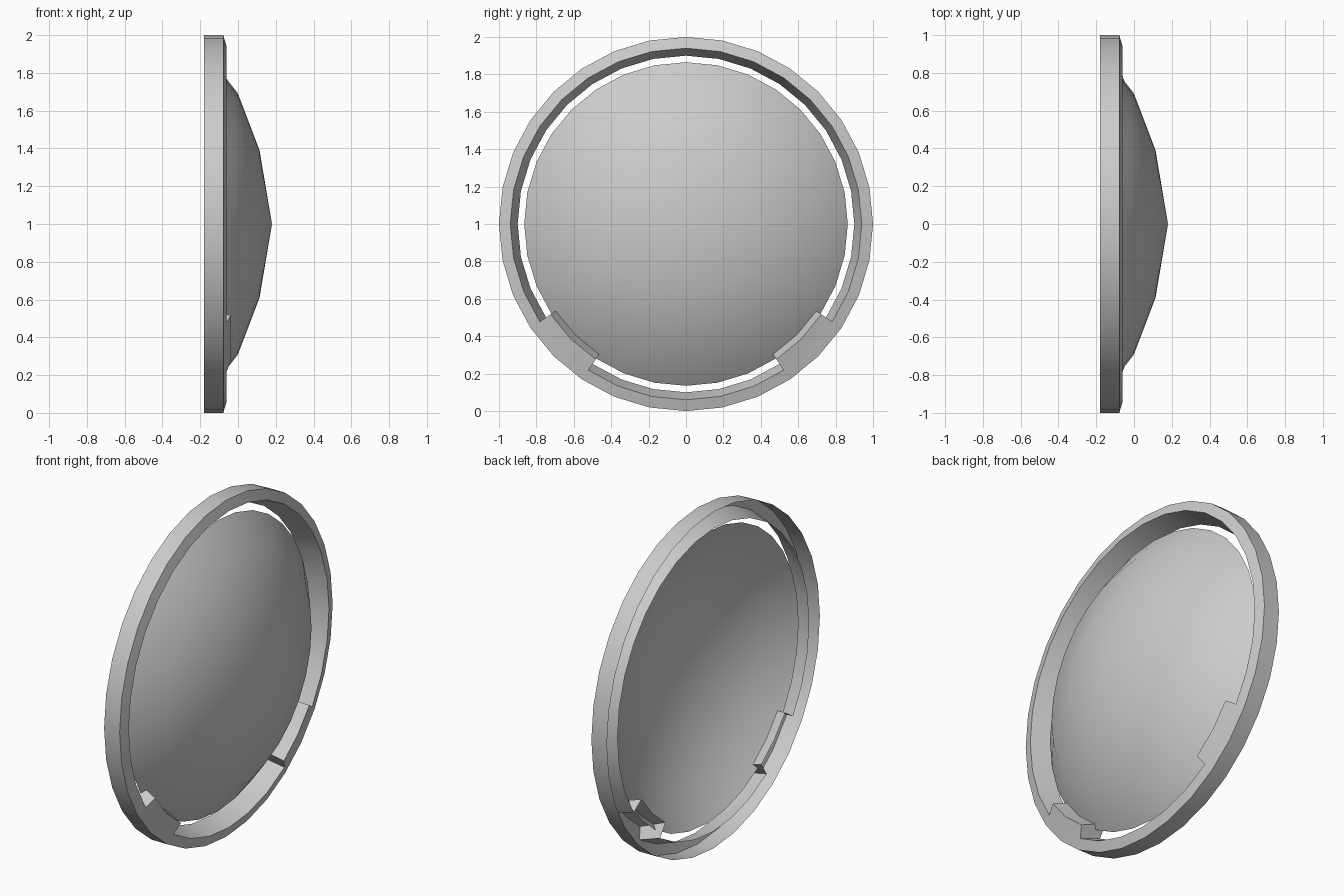
import bpy, bmesh, math

SIDES = 32
TAB_SEGMENTS = {19, 20, 27, 28}

cube = bpy.data.objects.get("Cube")
if cube:
    bpy.data.objects.remove(cube)

grey = bpy.data.materials.new("plain_grey")
grey.use_nodes = True
colour = (0.6, 0.6, 0.6, 1)
grey.diffuse_color = colour
grey.node_tree.nodes["Principled BSDF"].inputs["Base Color"].default_value = colour


def point(x, r, i):
    a = math.tau * i / SIDES
    return (x, r * math.cos(a), 1 + r * math.sin(a))


def face(bm, points):
    bm.faces.new([bm.verts.new(p) for p in points])


def strip(bm, profile, i):
    """Sweep an (x, radius) profile across one segment of the circle."""
    for (x0, r0), (x1, r1) in zip(profile, profile[1:]):
        quad = [point(x0, r0, i), point(x0, r0, i + 1)]
        if r1 > 0:
            quad.append(point(x1, r1, i + 1))
        face(bm, quad + [point(x1, r1, i)])


def finish(bm, name):
    bmesh.ops.remove_doubles(bm, verts=bm.verts, dist=0.0005)
    mesh = bpy.data.meshes.new(name)
    bm.to_mesh(mesh)
    bm.free()
    mesh.materials.append(grey)
    obj = bpy.data.objects.new(name, mesh)
    bpy.context.collection.objects.link(obj)
    bpy.ops.object.select_all(action="DESELECT")
    obj.select_set(True)
    bpy.context.view_layer.objects.active = obj
    bpy.ops.object.shade_smooth_by_angle(angle=math.radians(30))


# Shallow domed lens
dome = [(-0.135, 0.865), (0.0, 0.69), (0.114, 0.39), (0.18, 0)]
bm = bmesh.new()
for i in range(SIDES):
    strip(bm, dome, i)
finish(bm, "domed_lens")

# Open-backed rim, deepened inward into two retaining tabs
outer = [(-0.18, 1.0), (-0.078, 1.0), (-0.06, 0.94)]
rim_inner = [(-0.18, 0.90)]
tab_inner = [(-0.037, 0.87), (-0.18, 0.81)]
bm = bmesh.new()
for i in range(SIDES):
    is_tab = i in TAB_SEGMENTS
    strip(bm, outer + (tab_inner if is_tab else rim_inner), i)
    # End walls of each tab
    if is_tab:
        wall = outer[-1:] + tab_inner + rim_inner
        if i - 1 not in TAB_SEGMENTS:
            face(bm, [point(x, r, i) for x, r in wall])
        if i + 1 not in TAB_SEGMENTS:
            face(bm, [point(x, r, i + 1) for x, r in reversed(wall)])
finish(bm, "rim_with_tabs")
